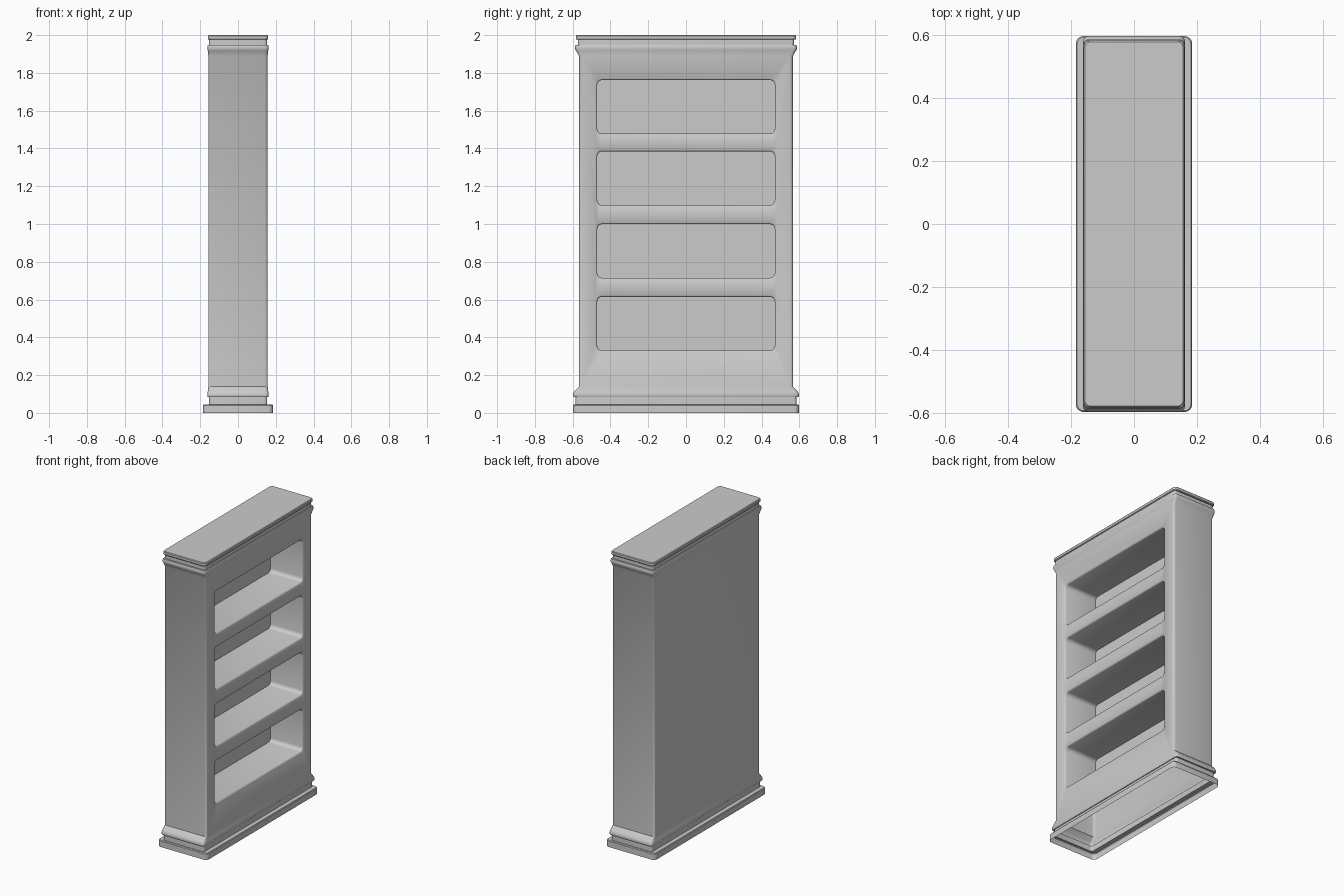
import bpy, bmesh, math

if "Cube" in bpy.data.objects:
    bpy.data.objects.remove(bpy.data.objects["Cube"])


def rounded_rect(a, b, r, seg=4):
    """Counter-clockwise outline of a rounded rectangle with half sizes a, b."""
    pts = []
    for i, (sx, sy) in enumerate([(1, 1), (-1, 1), (-1, -1), (1, -1)]):
        for k in range(seg + 1):
            t = math.radians(90 * (i + k / seg))
            pts.append((sx * (a - r) + r * math.cos(t), sy * (b - r) + r * math.sin(t)))
    return pts


def skin(name, loops):
    """Closed solid skinned through a stack of equal-length loops."""
    bm = bmesh.new()
    rings = [[bm.verts.new(p) for p in loop] for loop in loops]
    n = len(rings[0])
    for lo, hi in zip(rings, rings[1:]):
        for i in range(n):
            j = (i + 1) % n
            bm.faces.new((lo[i], lo[j], hi[j], hi[i]))
    bm.faces.new(rings[0][::-1])
    bm.faces.new(rings[-1])
    bmesh.ops.recalc_face_normals(bm, faces=bm.faces)
    me = bpy.data.meshes.new(name)
    bm.to_mesh(me)
    bm.free()
    ob = bpy.data.objects.new(name, me)
    bpy.context.collection.objects.link(ob)
    return ob


# Carcass profile: half depth, half width, corner radius, height
profile = [
    (.185, .598, .025, 0), (.185, .598, .025, .040), (.181, .594, .022, .045),   # plinth
    (.154, .585, .015, .045), (.154, .585, .015, .083),                          # lower groove
    (.159, .595, .015, .083), (.162, .598, .018, .088), (.162, .598, .018, .102),
    (.160, .590, .018, .115), (.157, .566, .015, .140),                          # base moulding
    (.157, .566, .015, 1.890),                                                   # body
    (.160, .583, .018, 1.918), (.162, .587, .018, 1.926),
    (.162, .587, .018, 1.942), (.159, .584, .015, 1.948),                        # crown moulding
    (.154, .572, .015, 1.948), (.154, .572, .015, 1.976),                        # upper groove
    (.157, .580, .018, 1.976), (.160, .583, .020, 1.980),
    (.160, .583, .020, 1.995), (.156, .579, .018, 2.0),                          # top board
]
case = skin("bookcase", [[(x, y, z) for x, y in rounded_rect(a, b, r)]
                         for a, b, r, z in profile])

# Four shelf openings with a softened front lip
cutters = []
for zc in (.472, .857, 1.242, 1.620):
    steps = [(-.085, 0), (.148, 0), (.154, .003), (.157, .008), (.25, .008)]
    loops = [[(x, y, zc + z) for y, z in rounded_rect(.470 + g, .142 + g, .025 + g)]
             for x, g in steps]
    cut = skin("shelf_cutter", loops)
    mod = case.modifiers.new("shelf_opening", 'BOOLEAN')
    mod.operation, mod.solver, mod.object = 'DIFFERENCE', 'EXACT', cut
    cutters.append(cut)

# Bake the openings and remove the helpers
dg = bpy.context.evaluated_depsgraph_get()
baked = bpy.data.meshes.new_from_object(case.evaluated_get(dg))
case.modifiers.clear()
case.data = baked
for cut in cutters:
    bpy.data.objects.remove(cut)

# The underside is open: the case is a hollow shell
bm = bmesh.new()
bm.from_mesh(case.data)
bottom = [f for f in bm.faces if all(v.co.z < .001 for v in f.verts)]
bmesh.ops.delete(bm, geom=bottom, context='FACES')
bm.to_mesh(case.data)
bm.free()

bpy.ops.object.select_all(action='DESELECT')
case.select_set(True)
bpy.context.view_layer.objects.active = case
bpy.ops.object.shade_smooth_by_angle(angle=math.radians(35))
